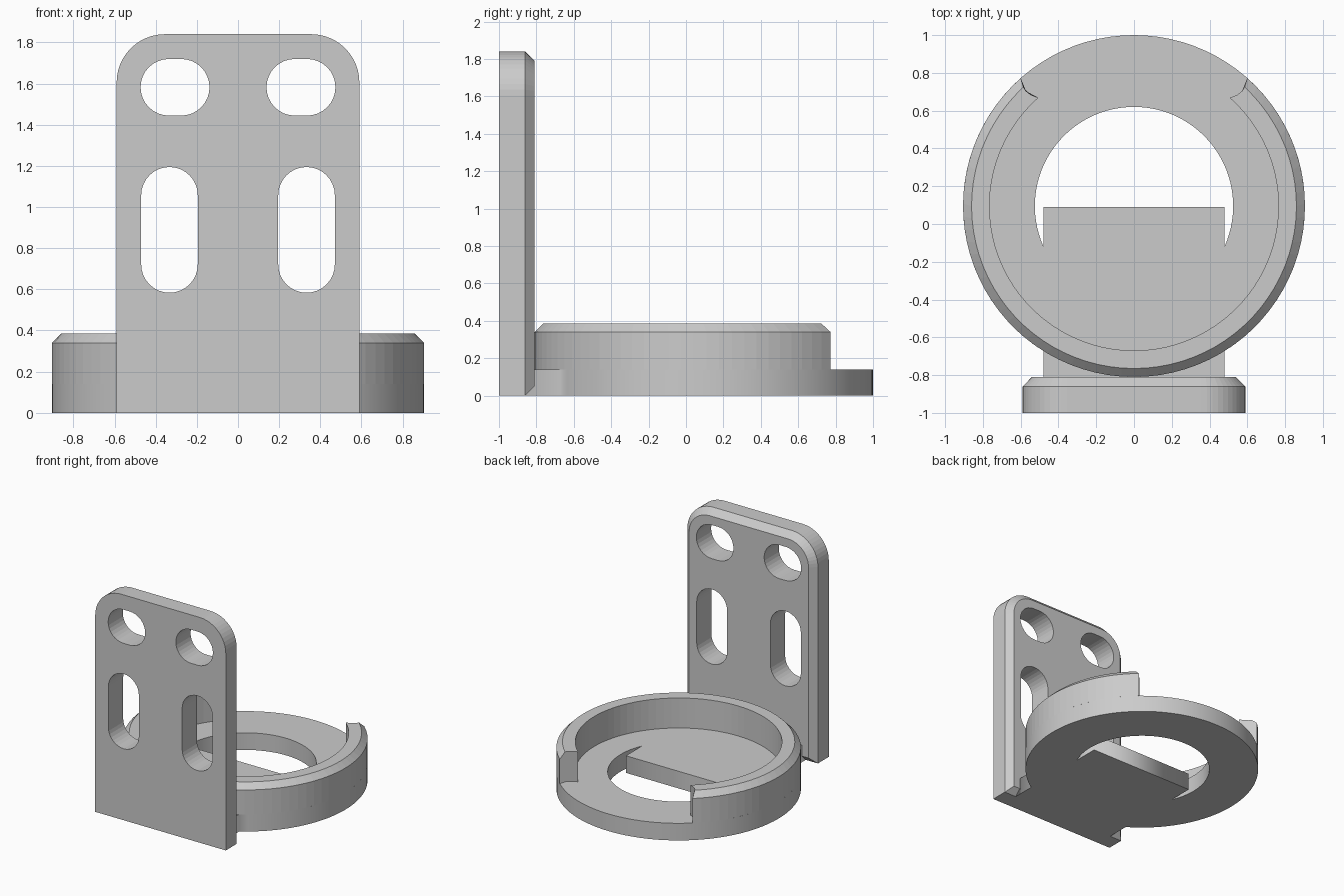
import bpy
import bmesh
from math import sin, cos, asin, pi, radians

cube = bpy.data.objects.get("Cube")
if cube:
    bpy.data.objects.remove(cube, do_unlink=True)

grey = bpy.data.materials.new("plain grey")
grey.use_nodes = True
COLOUR = (0.6, 0.6, 0.6, 1)
grey.diffuse_color = COLOUR
grey.node_tree.nodes["Principled BSDF"].inputs["Base Color"].default_value = COLOUR

RING_Y, OUTER, INNER, HOLE = 0.095, 0.905, 0.765, 0.525
FLOOR, RIM = 0.14, 0.385
TONGUE = 0.48
BACK, FRONT, CHAMFER = -0.81, -1.0, 0.05


def arc(cx, cy, r, start, end, n):
    return [(cx + r * cos(start + (end - start) * i / n),
             cy + r * sin(start + (end - start) * i / n)) for i in range(n + 1)]


def finish(bm, name):
    bmesh.ops.recalc_face_normals(bm, faces=bm.faces)
    mesh = bpy.data.meshes.new(name)
    bm.to_mesh(mesh)
    bm.free()
    mesh.materials.append(grey)
    obj = bpy.data.objects.new(name, mesh)
    bpy.context.collection.objects.link(obj)
    return obj


def loft(name, rings):
    """Skin a list of equal point loops and cap both ends."""
    bm = bmesh.new()
    loops = [[bm.verts.new(p) for p in ring] for ring in rings]
    n = len(loops[0])
    for a, b in zip(loops, loops[1:]):
        for i in range(n):
            j = (i + 1) % n
            bm.faces.new((a[i], a[j], b[j], b[i]))
    bm.faces.new(loops[0])
    bm.faces.new(loops[-1])
    return finish(bm, name)


# Upright plate: round top corners, chamfered round its back edge
def plate_loop(y, inset):
    w, top, r = 0.59 - inset, 1.84 - inset, 0.235 - inset
    pts = [(-w, inset), (w, inset)]
    pts += arc(w - r, top - r, r, 0, pi / 2, 12)
    pts += arc(r - w, top - r, r, pi / 2, pi, 12)
    return [(x, y, z) for x, z in pts]


plate = loft("mounting_plate", [plate_loop(FRONT, 0),
                                plate_loop(BACK - CHAMFER, 0),
                                plate_loop(BACK, CHAMFER)])


# Rounded slots cut through the plate
def slot_cutter(cx, cz, r, dx, dz):
    turn = 0 if dz else -pi / 2
    pts = arc(cx + dx, cz + dz, r, turn, turn + pi, 16)
    pts += arc(cx - dx, cz - dz, r, turn + pi, turn + 2 * pi, 16)
    return loft("slot_cutter", [[(x, y, z) for x, z in pts] for y in (-1.2, -0.6)])


bpy.context.view_layer.objects.active = plate
for side in (-1, 1):
    for cx, cz, dx, dz in ((0.306, 1.582, 0.03, 0), (0.333, 0.889, 0, 0.168)):
        cutter = slot_cutter(side * cx, cz, 0.1375, dx, dz)
        cutter.hide_render = True
        cut = plate.modifiers.new("slot", 'BOOLEAN')
        cut.operation, cut.solver, cut.object = 'DIFFERENCE', 'EXACT', cutter
        bpy.ops.object.modifier_apply(modifier=cut.name)
        bpy.data.objects.remove(cutter, do_unlink=True)

# Floor: disc joined to the plate by a bridge, its hole part filled by a tongue
a_out, a_hole = asin(TONGUE / OUTER), asin(TONGUE / HOLE)
outline = arc(0, RING_Y, OUTER, a_out - pi / 2, 1.5 * pi - a_out, 72)
outline += [(-TONGUE, BACK - CHAMFER), (TONGUE, BACK - CHAMFER)]
hole = arc(0, RING_Y, HOLE, a_hole - pi / 2, 1.5 * pi - a_hole, 60)
hole += [(-TONGUE, 0.09), (TONGUE, 0.09)]
curve = bpy.data.curves.new("floor_outline", 'CURVE')
curve.dimensions, curve.fill_mode, curve.extrude = '2D', 'BOTH', FLOOR / 2
for pts in (outline, hole):
    spline = curve.splines.new('POLY')
    spline.points.add(len(pts) - 1)
    for point, (x, y) in zip(spline.points, pts):
        point.co = (x, y, 0, 1)
    spline.use_cyclic_u = True
temp = bpy.data.objects.new("floor_outline", curve)
bpy.context.collection.objects.link(temp)
evaluated = temp.evaluated_get(bpy.context.evaluated_depsgraph_get())
bm = bmesh.new()
bm.from_mesh(evaluated.to_mesh())
bmesh.ops.remove_doubles(bm, verts=bm.verts, dist=0.0001)
bmesh.ops.translate(bm, verts=bm.verts, vec=(0, 0, FLOOR / 2))
bpy.data.objects.remove(temp, do_unlink=True)
finish(bm, "ring_floor")

# Rim wall: open at the back, chamfered outside, with slightly hollow ends
MID, HALF = (OUTER + INNER) / 2, (OUTER - INNER) / 2
profile = [(INNER, FLOOR), (MID - 0.03, FLOOR), (MID, FLOOR), (MID + 0.025, FLOOR),
           (OUTER, FLOOR), (OUTER, RIM - 0.045), (OUTER - 0.045, RIM),
           (MID, RIM), (MID - 0.03, RIM), (INNER, RIM)]
STEPS = 64
rings = []
for i in range(STEPS + 1):
    ring = []
    for r, z in profile:
        end = radians(48.5) - 0.03 * (1 - ((r - MID) / HALF) ** 2)
        angle = (-pi - end) + (pi + 2 * end) * i / STEPS
        ring.append((r * cos(angle), RING_Y + r * sin(angle), z))
    rings.append(ring)
loft("rim_wall", rings)
